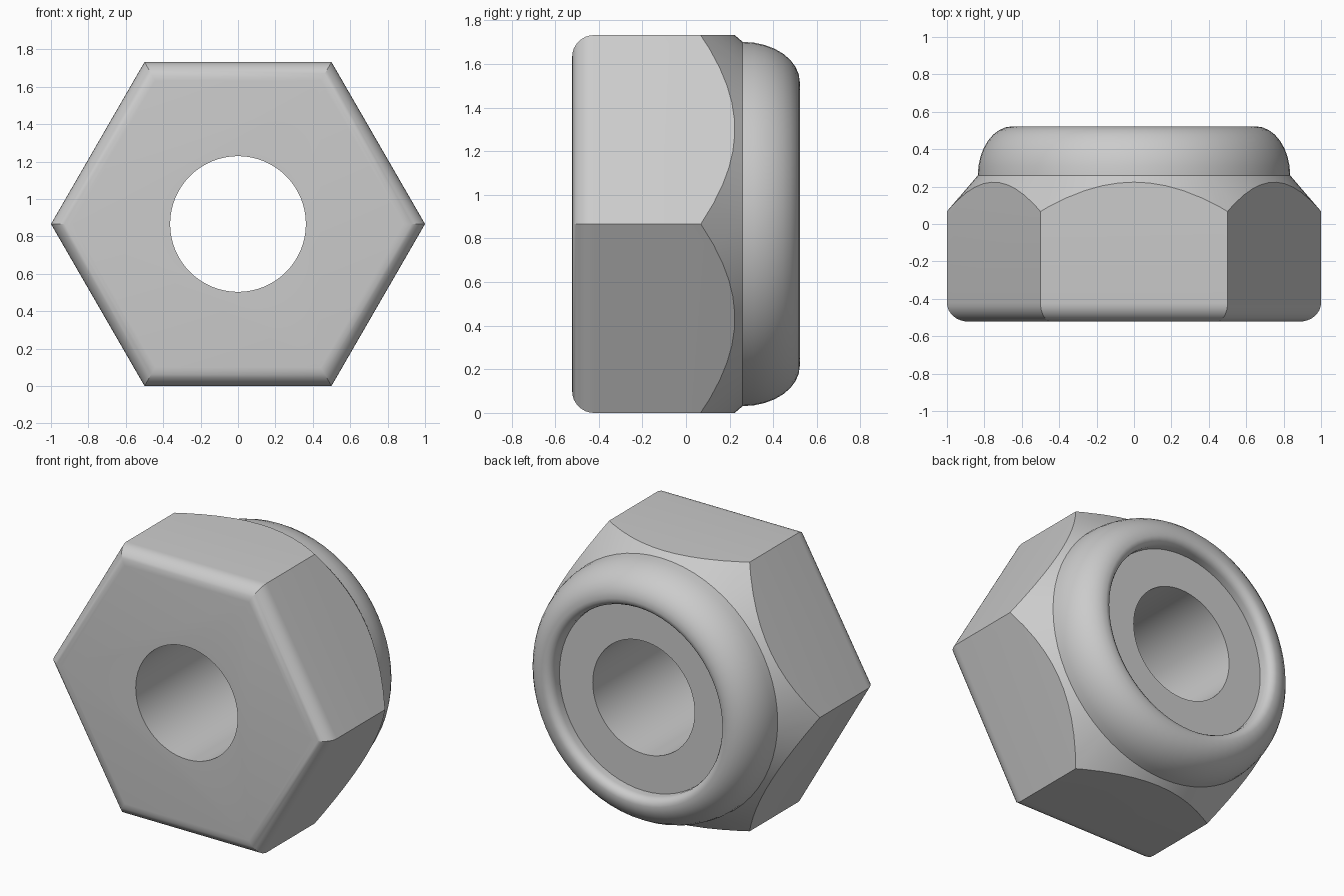
import bpy, bmesh
from math import sin, cos, pi, radians

if "Cube" in bpy.data.objects:
    bpy.data.objects.remove(bpy.data.objects["Cube"])

CZ = 0.866          # height of the nut axis, which runs along y
FRONT, BACK = -0.522, 0.522


def make_object(name, bm):
    bmesh.ops.recalc_face_normals(bm, faces=bm.faces[:])
    mesh = bpy.data.meshes.new(name)
    bm.to_mesh(mesh)
    bm.free()
    ob = bpy.data.objects.new(name, mesh)
    bpy.context.collection.objects.link(ob)
    return ob


def ring(bm, r, y, n):
    return [bm.verts.new((r * cos(2 * pi * i / n), y, CZ + r * sin(2 * pi * i / n)))
            for i in range(n)]


def bridge(bm, a, b):
    n = len(a)
    for i in range(n):
        j = (i + 1) % n
        bm.faces.new((a[i], a[j], b[j], b[i]))


# Hexagonal prism with rounded front edges
bm = bmesh.new()
front, back = ring(bm, 1, FRONT, 6), ring(bm, 1, 0.7, 6)
bridge(bm, front, back)
front_face = bm.faces.new(front)
bm.faces.new(back)
bmesh.ops.bevel(bm, geom=list(front_face.edges), offset=0.1, offset_type='OFFSET',
                segments=8, profile=0.5, affect='EDGES')
nut = make_object("lock_nut", bm)

# Turned solid: chamfer cone, rounded collar, recessed insert face, bore
profile = [(1.2, -0.7), (1.2, -0.165), (0.835, 0.26)]
profile += [(0.65 + 0.185 * cos(pi / 2 * i / 8), 0.26 + (BACK - 0.26) * sin(pi / 2 * i / 8))
            for i in range(1, 9)]
profile += [(0.65 - 0.05 * sin(pi / 2 * i / 4), BACK - 0.05 + 0.05 * cos(pi / 2 * i / 4))
            for i in range(1, 5)]
profile += [(0.60, 0.43), (0.363, 0.43), (0.363, -0.7)]
bm = bmesh.new()
rings = [ring(bm, r, y, 64) for r, y in profile]
for k in range(len(rings)):
    bridge(bm, rings[k], rings[(k + 1) % len(rings)])
turned = make_object("turning_cutter", bm)
turned.hide_render = True

# Keep the overlap of the two solids
mod = nut.modifiers.new("turn", 'BOOLEAN')
mod.operation, mod.solver, mod.object = 'INTERSECT', 'EXACT', turned
bpy.context.view_layer.objects.active = nut
nut.select_set(True)
bpy.ops.object.modifier_apply(modifier=mod.name)
bpy.data.objects.remove(turned)
bpy.ops.object.shade_smooth_by_angle(angle=radians(25))
